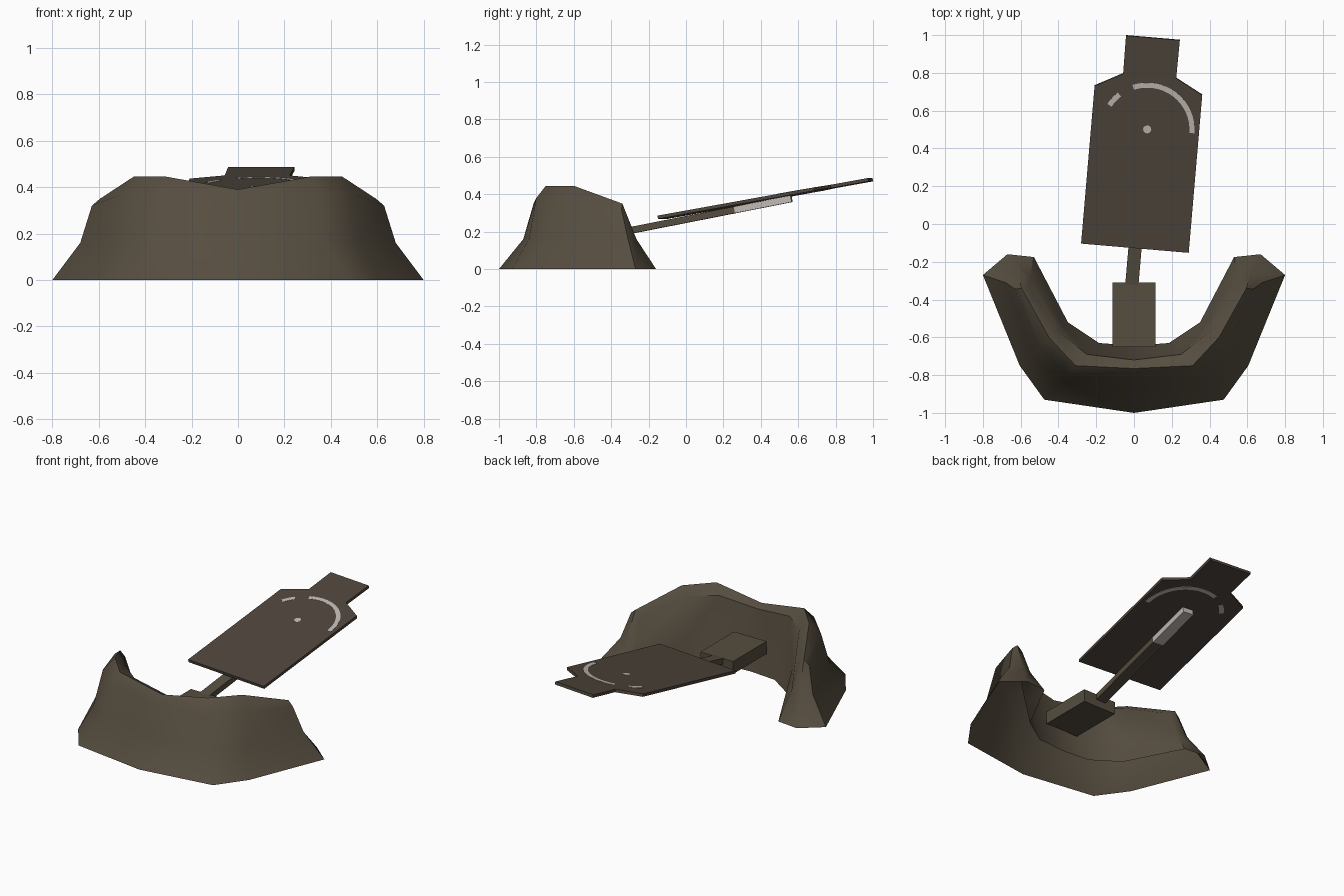
import bpy, bmesh, math
from mathutils import Matrix, Vector

if "Cube" in bpy.data.objects:
    bpy.data.objects.remove(bpy.data.objects["Cube"])


def material(name, rgb):
    m = bpy.data.materials.new(name)
    m.diffuse_color = (*rgb, 1)
    m.use_nodes = True
    m.node_tree.nodes["Principled BSDF"].inputs["Base Color"].default_value = m.diffuse_color
    return m


DIRT = material("dirt brown", (0.092, 0.074, 0.050))
BOARD = material("board brown", (0.078, 0.061, 0.046))
PAINT = material("pale paint", (0.53, 0.49, 0.46))


def finish(name, bm, mat, matrix=Matrix()):
    bmesh.ops.recalc_face_normals(bm, faces=bm.faces)
    me = bpy.data.meshes.new(name)
    bm.to_mesh(me)
    bm.free()
    me.materials.append(mat)
    ob = bpy.data.objects.new(name, me)
    ob.matrix_world = matrix
    bpy.context.collection.objects.link(ob)
    return ob


def plate(name, points, z0, z1, mat, matrix=Matrix()):
    """Flat outline extruded from z0 to z1."""
    bm = bmesh.new()
    low = [bm.verts.new((x, y, z0)) for x, y in points]
    high = [bm.verts.new((x, y, z1)) for x, y in points]
    n = len(points)
    bm.faces.new(low[::-1])
    bm.faces.new(high)
    for i in range(n):
        j = (i + 1) % n
        bm.faces.new((low[i], low[j], high[j], high[i]))
    return finish(name, bm, mat, matrix)


# Dirt mound: cross-sections from the middle to one end, outer foot to inner foot
sections = [
    [(0, -1.0, 0), (0, -.87, .16), (0, -.815, .35), (0, -.765, .39),
     (0, -.72, .37), (0, -.68, .16), (0, -.645, 0)],
    [(.475, -.93, 0), (.37, -.84, .16), (.345, -.80, .38), (.31, -.75, .445),
     (.25, -.69, .40), (.215, -.66, .16), (.185, -.63, 0)],
    [(.605, -.75, 0), (.53, -.70, .16), (.50, -.65, .37), (.45, -.60, .445),
     (.40, -.57, .40), (.375, -.54, .16), (.35, -.52, 0)],
    [(.80, -.27, 0), (.68, -.31, .16), (.63, -.345, .32), (.595, -.34, .35),
     (.56, -.34, .32), (.55, -.28, .16), (.53, -.175, 0)],
]
bm = bmesh.new()
rows = [[bm.verts.new(p) for p in s] for s in sections]
for a, b in zip(rows, rows[1:]):
    for i in range(6):
        bm.faces.new((a[i], a[i + 1], b[i + 1], b[i]))
# rounded end of the mound
e = rows[-1]
foot, mid = bm.verts.new((.67, -.16, 0)), bm.verts.new((.615, -.265, .16))
bm.faces.new((e[0], foot, mid, e[1]))
bm.faces.new((foot, e[6], e[5], mid))
bm.faces.new((e[1], mid, e[3], e[2]))
bm.faces.new((mid, e[5], e[4], e[3]))
# mirrored other half
geom = bm.verts[:] + bm.edges[:] + bm.faces[:]
bmesh.ops.mirror(bm, geom=geom, axis='X', merge_dist=0.0001)
bmesh.ops.remove_doubles(bm, verts=bm.verts, dist=0.0005)
mound = finish("dirt_mound", bm, DIRT)
bpy.context.view_layer.objects.active = mound
mound.select_set(True)
bpy.ops.object.shade_smooth_by_angle(angle=math.radians(42))

# Mounting box
plate("mounting_box", [(-.115, -.65), (.115, -.65), (.115, -.31), (-.115, -.31)],
      .14, .22, DIRT)

# Support arm with pale end
yaw = Matrix.Rotation(math.radians(-4.9), 4, 'Z')
arm = (Matrix.Translation((-.018, -.40, .168)) @ yaw
       @ Matrix.Rotation(math.atan(.196), 4, 'X'))


def strip(y0, y1):
    return [(-.035, y0), (.035, y0), (.035, y1), (-.035, y1)]


plate("support_arm", strip(0, .68), 0, .036, DIRT, arm)
plate("support_arm_tip", strip(.68, .99), 0, .036, PAINT, arm)

# Target board: half outline mirrored
board = (Matrix.Translation((.005, -.125, .268)) @ yaw
         @ Matrix.Rotation(math.atan(.18), 4, 'X'))
half = [(.286, 0), (.286, .852), (.141, .930), (.143, 1.135)]
plate("target_board", half + [(-x, y) for x, y in half[::-1]], 0, .018, BOARD, board)

# Painted ring pieces and centre dot, on both faces of the board
CX, CY = .011, .643


def polar(r, deg):
    a = math.radians(deg)
    return (CX + r * math.cos(a), CY + r * math.sin(a))


def arc(start, end, r0=.224, r1=.251, steps=16):
    angles = [start + (end - start) * i / steps for i in range(steps + 1)]
    return [polar(r1, a) for a in angles] + [polar(r0, a) for a in angles[::-1]]


marks = {"ring_long": arc(0, 113), "ring_short": arc(133, 152, steps=5),
         "centre_dot": [polar(.022, 30 * i) for i in range(12)]}
for name, pts in marks.items():
    plate(name + "_front", pts, .017, .0195, PAINT, board)
    plate(name + "_back", pts, -.0015, .001, PAINT, board)
